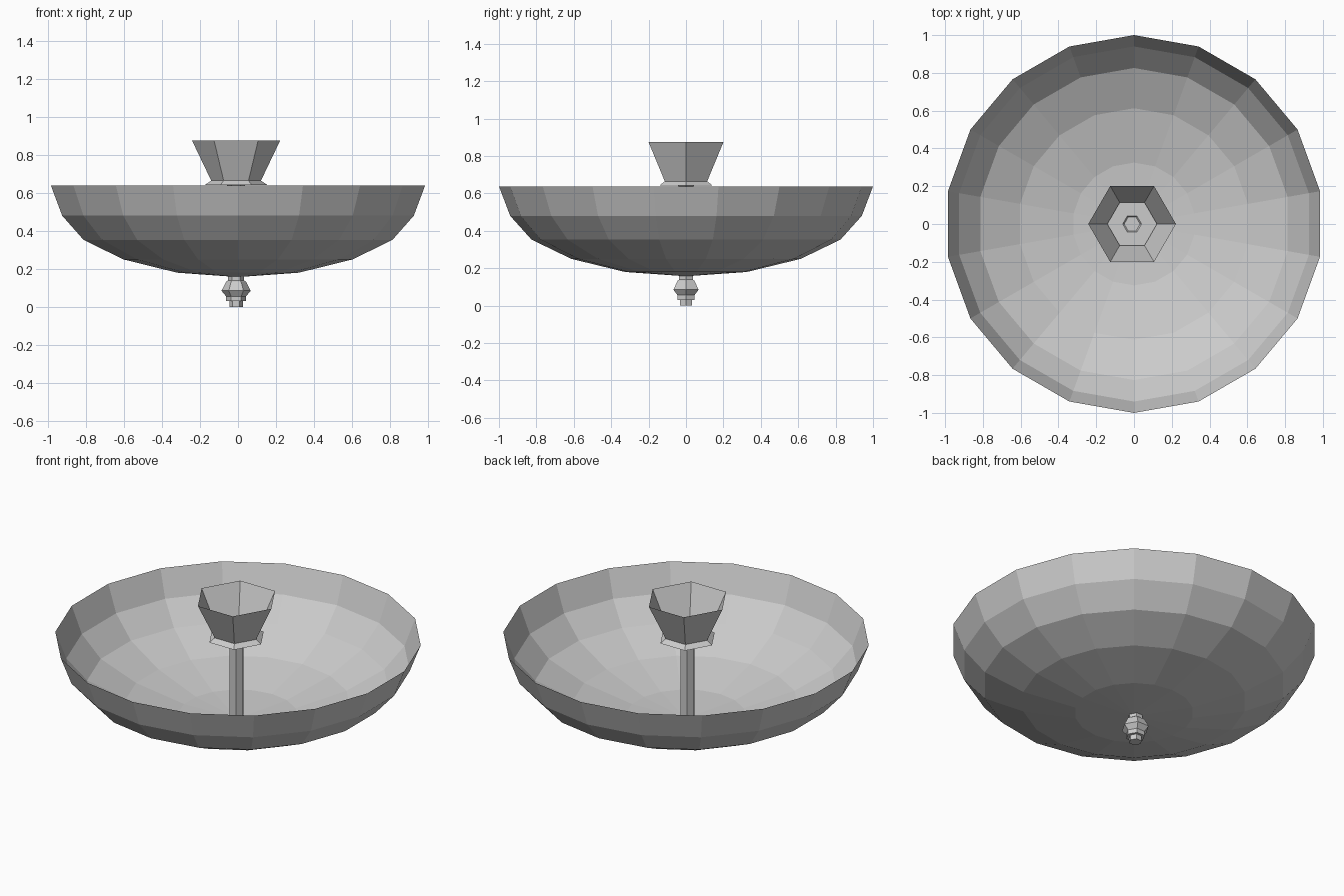
import bpy, bmesh, math

if "Cube" in bpy.data.objects:
    bpy.data.objects.remove(bpy.data.objects["Cube"])


def lathe(name, profile, sides, start_deg, cx=0.0):
    """Spin a (radius, z) profile into a faceted surface; radius 0 makes a point."""
    bm = bmesh.new()
    rings = []
    for r, z in profile:
        if r == 0:
            rings.append([bm.verts.new((cx, 0, z))] * sides)
            continue
        ring = []
        for i in range(sides):
            a = math.radians(start_deg) + math.tau * i / sides
            ring.append(bm.verts.new((cx + r * math.cos(a), r * math.sin(a), z)))
        rings.append(ring)
    for lo, hi in zip(rings, rings[1:]):
        for i in range(sides):
            j = (i + 1) % sides
            quad = list(dict.fromkeys((lo[i], lo[j], hi[j], hi[i])))
            bm.faces.new(quad)
    mesh = bpy.data.meshes.new(name)
    bm.to_mesh(mesh)
    bm.free()
    obj = bpy.data.objects.new(name, mesh)
    bpy.context.collection.objects.link(obj)
    return obj


AXIS = -0.01  # the hexagonal parts sit slightly off centre

# Wide shallow bowl, open thin shell
lathe("bowl", [(0, 0.157), (0.325, 0.18), (0.613, 0.25), (0.826, 0.353),
               (0.94, 0.48), (1.0, 0.638)], 18, 90)

# Central stem with the turned finial below the bowl
lathe("stem_and_finial", [(0, 0), (0.036, 0), (0.036, 0.03), (0.053, 0.03),
                          (0.053, 0.056), (0.077, 0.085), (0.053, 0.132),
                          (0.042, 0.14), (0.042, 0.64), (0, 0.64)], 6, 0, AXIS)

# Flared ceiling cup with its lower collar, open at the top
lathe("ceiling_cup", [(0.042, 0.635), (0.05, 0.643), (0.163, 0.643),
                      (0.131, 0.665), (0.232, 0.876)], 6, 0, AXIS)
